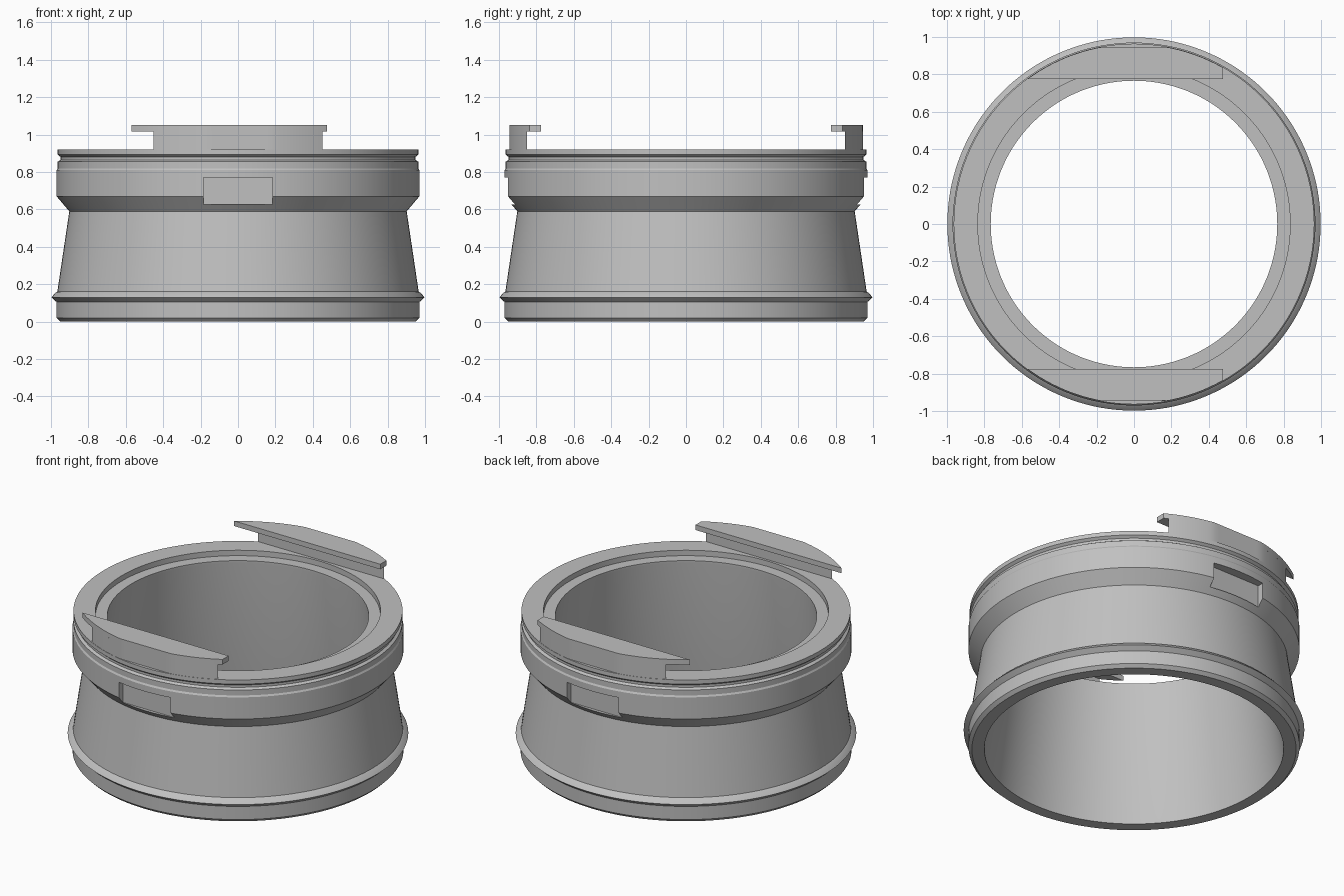
import bpy, bmesh, math

SEGMENTS = 144
RIM_RADIUS = 0.962

cube = bpy.data.objects.get("Cube")
if cube:
    bpy.data.objects.remove(cube, do_unlink=True)

grey = bpy.data.materials.new("plain grey")
grey.use_nodes = True
colour = (0.53, 0.53, 0.53, 1)
grey.diffuse_color = colour
grey.node_tree.nodes["Principled BSDF"].inputs["Base Color"].default_value = colour


def finish(name, bm):
    bmesh.ops.recalc_face_normals(bm, faces=bm.faces)
    mesh = bpy.data.meshes.new(name)
    bm.to_mesh(mesh)
    bm.free()
    mesh.materials.append(grey)
    obj = bpy.data.objects.new(name, mesh)
    bpy.context.collection.objects.link(obj)
    return obj


def activate(obj):
    bpy.ops.object.select_all(action='DESELECT')
    obj.select_set(True)
    bpy.context.view_layer.objects.active = obj


def smooth(obj):
    activate(obj)
    bpy.ops.object.shade_smooth_by_angle(angle=math.radians(20))


def lathe(name, profile):
    """Revolve a closed radius/height profile around z."""
    bm = bmesh.new()
    rings = []
    for i in range(SEGMENTS):
        a = 2 * math.pi * i / SEGMENTS
        rings.append([bm.verts.new((r * math.cos(a), r * math.sin(a), z))
                      for r, z in profile])
    n = len(profile)
    for i, ring in enumerate(rings):
        after = rings[(i + 1) % SEGMENTS]
        for j in range(n):
            k = (j + 1) % n
            bm.faces.new((ring[j], after[j], after[k], ring[k]))
    return finish(name, bm)


def box(name, low, high):
    bm = bmesh.new()
    bmesh.ops.create_cube(bm, size=1)
    for v in bm.verts:
        v.co = [(a + b) / 2 + c * (b - a) for a, b, c in zip(low, high, v.co)]
    return finish(name, bm)


def rim_segment(name, side, chord, x_max, z0, z1):
    """Slice of the rim outline beyond a chord, flattened at its outermost part."""
    half = math.sqrt(RIM_RADIUS ** 2 - chord ** 2)
    end = min(half, x_max)
    steps = 32
    outline = [(-half, chord)]
    for i in range(1, steps + 1):
        x = -half + (end + half) * i / steps
        outline.append((x, min(math.sqrt(RIM_RADIUS ** 2 - x * x), 0.945)))
    if end < half:
        outline.append((end, chord))
    bm = bmesh.new()
    base = bm.faces.new([bm.verts.new((x, side * y, z0)) for x, y in outline])
    grown = bmesh.ops.extrude_face_region(bm, geom=[base])
    for v in grown["geom"]:
        if isinstance(v, bmesh.types.BMVert):
            v.co.z = z1
    smooth(finish(name, bm))


# Ring body: outer side from the foot up, then down the tapered bore
body = lathe("ring_body", [
    (0.95, 0), (0.97, 0.02), (0.97, 0.105), (0.998, 0.13), (0.975, 0.155),
    (0.966, 0.16), (0.902, 0.59), (0.97, 0.67), (0.97, 0.81), (0.964, 0.82),
    (0.964, 0.855), (0.948, 0.865), (0.948, 0.88), (0.964, 0.893),
    (0.964, 0.92), (0.835, 0.92), (0.835, 0.885), (0.766, 0.885),
    (0.766, 0.87), (0.877, 0),
])

for side, word in ((-1, "front"), (1, "back")):
    # Rectangular pocket cut into the upper band
    ys = sorted((side * 0.912, side * 1.1))
    cutter = box(word + "_pocket_cutter", (-0.185, ys[0], 0.625), (0.185, ys[1], 0.77))
    cutter.hide_render = True
    activate(body)
    cut = body.modifiers.new("pocket", 'BOOLEAN')
    cut.operation = 'DIFFERENCE'
    cut.solver = 'EXACT'
    cut.object = cutter
    bpy.ops.object.modifier_apply(modifier=cut.name)
    bpy.data.objects.remove(cutter, do_unlink=True)

    # Hooked clip: upright wall with an overhanging lip
    rim_segment(word + "_clip_wall", side, 0.85, 1, 0.915, 1.02)
    rim_segment(word + "_clip_lip", side, 0.775, 0.475, 1.017, 1.05)

smooth(body)
